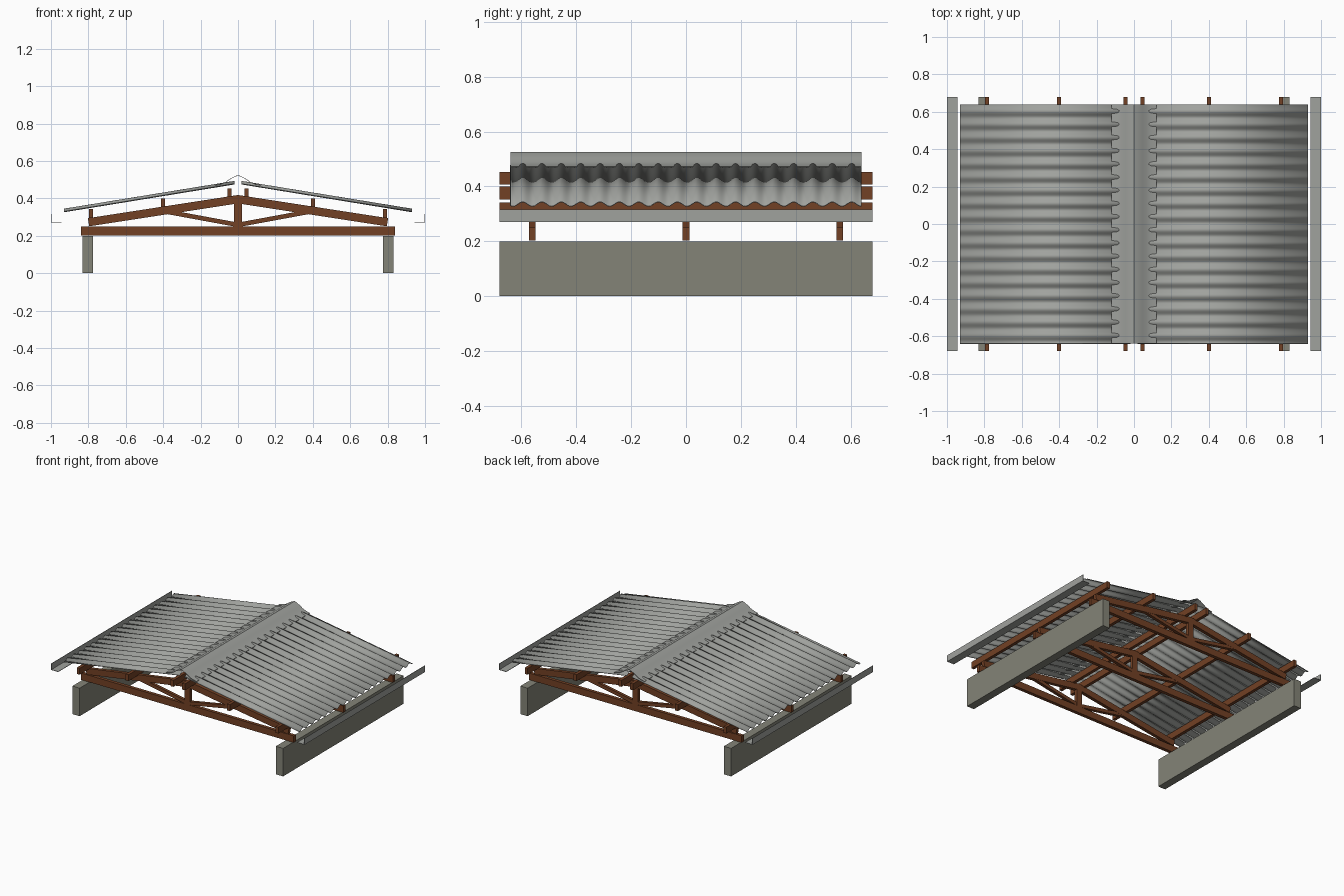
import bpy, bmesh, math
from mathutils import Vector

cube = bpy.data.objects.get("Cube")
if cube:
    bpy.data.objects.remove(cube)


def material(name, r, g, b):
    m = bpy.data.materials.new(name)
    m.use_nodes = True
    m.diffuse_color = (r, g, b, 1)
    m.node_tree.nodes["Principled BSDF"].inputs["Base Color"].default_value = (r, g, b, 1)
    return m


wood = material("brown timber", 0.17, 0.052, 0.018)
metal = material("grey sheet metal", 0.35, 0.36, 0.34)
concrete = material("concrete", 0.23, 0.23, 0.185)


def finish(name, bm, mat, smooth=False):
    bmesh.ops.recalc_face_normals(bm, faces=bm.faces)
    mesh = bpy.data.meshes.new(name)
    bm.to_mesh(mesh)
    bm.free()
    mesh.materials.append(mat)
    obj = bpy.data.objects.new(name, mesh)
    bpy.context.collection.objects.link(obj)
    if smooth:
        bpy.ops.object.select_all(action='DESELECT')
        obj.select_set(True)
        bpy.context.view_layer.objects.active = obj
        bpy.ops.object.shade_smooth_by_angle(angle=math.radians(40))
    return obj


def prism(name, points, y, depth, mat, smooth=False):
    """Extrude an x-z outline along y, centred on y."""
    bm = bmesh.new()
    face = bm.faces.new([bm.verts.new((x, y - depth / 2, z)) for x, z in points])
    new = bmesh.ops.extrude_face_region(bm, geom=[face])["geom"]
    bmesh.ops.translate(bm, vec=(0, depth, 0),
                        verts=[v for v in new if isinstance(v, bmesh.types.BMVert)])
    return finish(name, bm, mat, smooth)


def box(name, x0, x1, z0, z1, y, depth, mat):
    return prism(name, [(x0, z0), (x1, z0), (x1, z1), (x0, z1)], y, depth, mat)


def beam(name, a, b, width, y, depth, mat):
    a, b = Vector(a), Vector(b)
    d = (b - a).normalized()
    n = Vector((-d.y, d.x)) * width / 2
    return prism(name, [a - n, b - n, b + n, a + n], y, depth, mat)


LENGTH, ROOF = 1.36, 1.28
SLOPE = 0.163

# Roof trusses
for y, place in ((-0.56, "front"), (0, "middle"), (0.56, "back")):
    box(place + "_tie_beam", -0.84, 0.84, 0.202, 0.25, y, 0.024, wood)
    box(place + "_king_post", -0.021, 0.021, 0.25, 0.395, y, 0.024, wood)
    for s, side in ((1, "left"), (-1, "right")):
        tag = f"{place}_{side}_"
        prism(tag + "rafter", [(0, 0.373), (s * 0.795, 0.251),
                               (s * 0.803, 0.294), (0, 0.418)], y, 0.024, wood)
        beam(tag + "strut", (s * 0.02, 0.262), (s * 0.4, 0.332), 0.024, y, 0.022, wood)

# Corrugated sheet, one straight strip per step of the wave
def corrugated(name, s):
    bm = bmesh.new()
    period, steps = 1.28 / 18.15, 220
    rows = []
    for i in range(steps + 1):
        y = -ROOF / 2 + ROOF * i / steps
        wave = 0.008 * math.sin(math.tau * (y - 0.586) / period)
        rows.append([bm.verts.new((s * x, y, 0.487 - SLOPE * x + wave))
                     for x in (0.02, 0.93)])
    for (a, b), (c, d) in zip(rows, rows[1:]):
        bm.faces.new((a, b, d, c))
    obj = finish(name, bm, metal, True)
    solid = obj.modifiers.new("thickness", 'SOLIDIFY')
    solid.thickness = 0.003
    solid.offset = 0


# Parts that repeat on both slopes
for s, side in ((1, "left"), (-1, "right")):
    box(side + "_wall", s * 0.775, s * 0.832, 0, 0.2, 0, LENGTH, concrete)
    for x, z, part in ((0.785, 0.296, "lower"), (0.4, 0.353, "middle"), (0.046, 0.407, "upper")):
        box(f"{side}_{part}_purlin", s * (x - 0.011), s * (x + 0.011),
            z, z + 0.046, 0, LENGTH, wood)
    corrugated(side + "_roof_sheet", s)
    # Angle-shaped eave gutter
    prism(side + "_gutter", [(s * x, z) for x, z in (
        (0.944, 0.27), (1, 0.27), (1, 0.316), (0.997, 0.316), (0.997, 0.273), (0.944, 0.273))],
        0, LENGTH, metal)

# Ridge cap: flared wings rising to a rounded crest
half = [(0.12, 0.472), (0.09, 0.479), (0.065, 0.489), (0.045, 0.503), (0.02, 0.517)]
top = [(-x, z) for x, z in half] + [(0, 0.525)] + half[::-1]
prism("ridge_cap", top + [(x, z - 0.003) for x, z in top[::-1]], 0, ROOF, metal, True)
